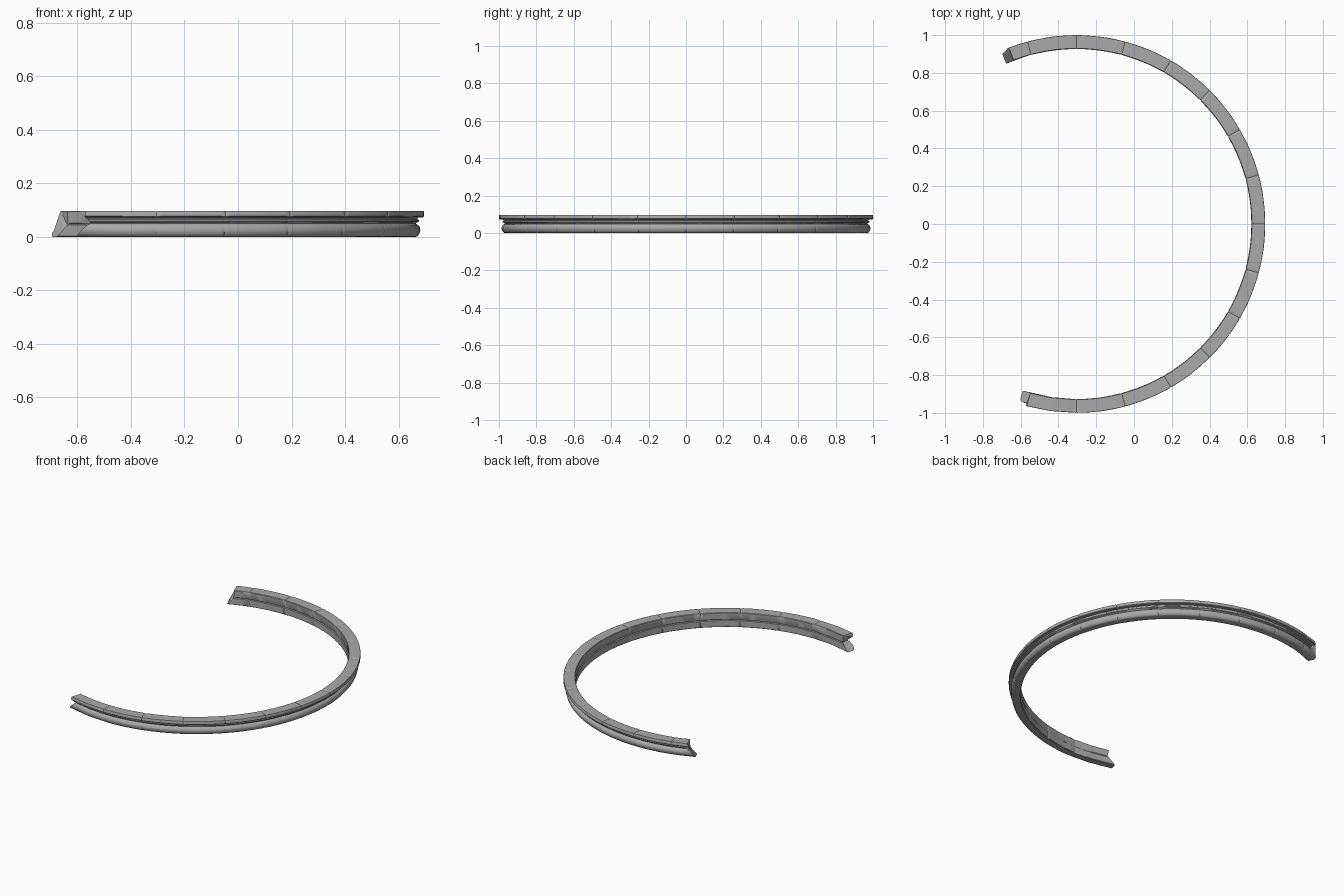
import bpy, bmesh, math, random
from mathutils import Vector

if "Cube" in bpy.data.objects:
    bpy.data.objects.remove(bpy.data.objects["Cube"])
random.seed(4)

CENTRE_X = -0.305
BLOCK = 15

# Moulding section as (radius, height): flange, cavetto, small bead, torus, inner wall
section = [(0.93, 0.097), (0.998, 0.097), (1.0, 0.094), (1.0, 0.077), (0.997, 0.074),
           (0.979, 0.073), (0.975, 0.067), (0.981, 0.063), (0.981, 0.057), (0.972, 0.053),
           (0.970, 0.049), (0.979, 0.044), (0.985, 0.035), (0.987, 0.025), (0.984, 0.012),
           (0.976, 0.002), (0.970, 0.0), (0.930, 0.0), (0.927, 0.003), (0.927, 0.044),
           (0.932, 0.048), (0.929, 0.052), (0.928, 0.094)]
middle = Vector((0.956, 0.05))

# Broken ends: angle reached at each height, from the bottom up
heights = [0, 0.02, 0.055, 0.075, 0.1]
front_end = [-107.8, -106.8, -104.6, -105.6, -105.2]
back_end = [113.6, 113.3, 110, 111.5, 110.9]


def end_angle(table, z):
    for i in range(len(heights) - 1):
        if z <= heights[i + 1]:
            t = (z - heights[i]) / (heights[i + 1] - heights[i])
            return table[i] + t * (table[i + 1] - table[i])
    return table[-1]


def add_ring(bm, angle_at, size, wear):
    ring = []
    for i, (r, z) in enumerate(section):
        p = middle + (Vector((r, z)) - middle) * size
        if z == 0:
            p.y = 0
        if wear and 0 < z < 0.095:
            p.x -= random.uniform(0, wear)
        a = math.radians(angle_at(z))
        ring.append(bm.verts.new((CENTRE_X + p.x * math.cos(a), p.x * math.sin(a), p.y)))
    return ring


bm = bmesh.new()
rings = [add_ring(bm, lambda z: end_angle(front_end, z), 1, 0.002)]

# Stone blocks, pinched at every joint
steps = [(0, 0.94), (0.015, 0.985), (0.06, 1), (0.2, 1), (0.35, 1), (0.5, 1),
         (0.65, 1), (0.8, 1), (0.94, 1), (0.985, 0.985)]
rings.append(add_ring(bm, lambda z: -98, 1, 0.001))
rings.append(add_ring(bm, lambda z: -90.3, 0.985, 0))
for start in range(-90, 105, BLOCK):
    for t, size in steps:
        rings.append(add_ring(bm, lambda z: start + t * BLOCK, size, 0.0012 if size == 1 else 0))
rings.append(add_ring(bm, lambda z: 105, 0.94, 0))
rings.append(add_ring(bm, lambda z: 105.3, 0.99, 0))
rings.append(add_ring(bm, lambda z: 108, 1, 0.001))
rings.append(add_ring(bm, lambda z: end_angle(back_end, z), 1, 0.002))

n = len(section)
for a, b in zip(rings, rings[1:]):
    for i in range(n):
        j = (i + 1) % n
        bm.faces.new((a[i], a[j], b[j], b[i]))

# Broken end faces
caps = [bm.faces.new(rings[0]), bm.faces.new(rings[-1])]
bmesh.ops.triangulate(bm, faces=caps, ngon_method='EAR_CLIP')
bmesh.ops.recalc_face_normals(bm, faces=bm.faces)

mesh = bpy.data.meshes.new("curved_stone_moulding")
bm.to_mesh(mesh)
bm.free()
moulding = bpy.data.objects.new("curved_stone_moulding", mesh)
bpy.context.collection.objects.link(moulding)

# Grey stone
stone = bpy.data.materials.new("grey_stone")
stone.use_nodes = True
colour = (0.4, 0.4, 0.4, 1)
stone.diffuse_color = colour
stone.node_tree.nodes["Principled BSDF"].inputs["Base Color"].default_value = colour
mesh.materials.append(stone)

bpy.context.view_layer.objects.active = moulding
moulding.select_set(True)
bpy.ops.object.shade_smooth_by_angle(angle=math.radians(35))
